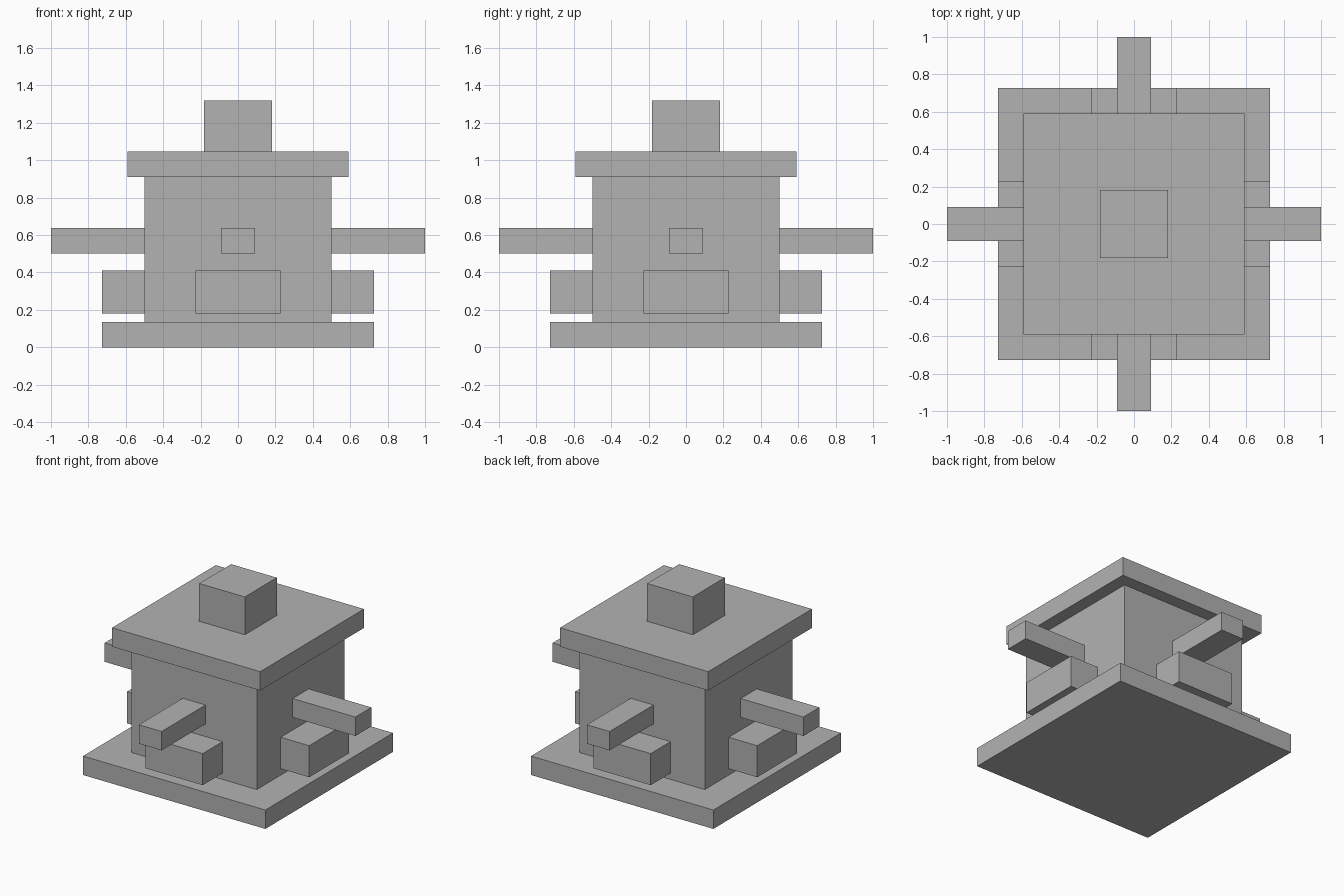
import bpy
import bmesh
from math import radians
from mathutils import Matrix, Vector

cube = bpy.data.objects.get("Cube")
if cube:
    bpy.data.objects.remove(cube, do_unlink=True)

U = 1 / 22  # building module: every size is a whole number of these

grey = bpy.data.materials.new("plain_grey")
grey.use_nodes = True
colour = (0.448, 0.448, 0.448, 1)
grey.diffuse_color = colour
grey.node_tree.nodes["Principled BSDF"].inputs["Base Color"].default_value = colour


def box(name, low, high, turn=0):
    """Box between two corners in modules, turned about the z axis."""
    low, high = Vector(low) * U, Vector(high) * U
    matrix = (Matrix.Rotation(radians(turn), 4, "Z")
              @ Matrix.Translation((low + high) / 2)
              @ Matrix.Diagonal((*(high - low), 1)))
    bm = bmesh.new()
    bmesh.ops.create_cube(bm, size=1, matrix=matrix)
    mesh = bpy.data.meshes.new(name)
    bm.to_mesh(mesh)
    bm.free()
    mesh.materials.append(grey)
    obj = bpy.data.objects.new(name, mesh)
    bpy.context.collection.objects.link(obj)
    return obj


def slab(name, half, bottom, top):
    """Square block centred on the z axis."""
    return box(name, (-half, -half, bottom), (half, half, top))


# Central stack
slab("base_plate", 16, 0, 3)
slab("body", 11, 3, 20)
slab("roof_plate", 13, 20, 23)
slab("top_knob", 4, 23, 29)

# Lower block and long arm on each of the four sides
for i, side in enumerate(("front", "left", "back", "right")):
    box(side + "_block", (-5, -16, 4), (5, -11, 9), i * 90)
    box(side + "_arm", (-2, -22, 11), (2, -11, 14), i * 90)
